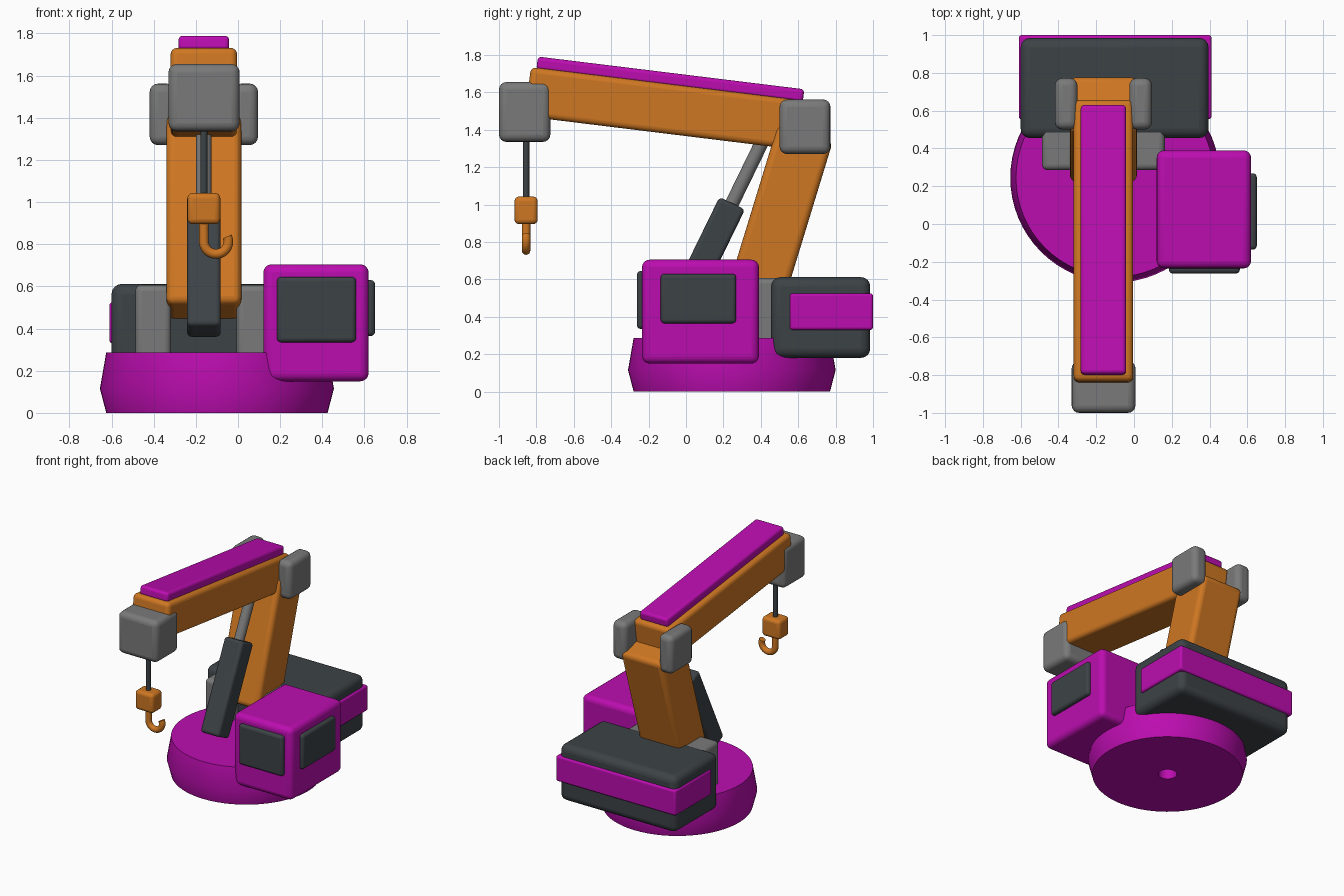
import bpy, bmesh
from math import radians, cos, sin, pi
from mathutils import Vector, Matrix

cube = bpy.data.objects.get("Cube")
if cube:
    bpy.data.objects.remove(cube, do_unlink=True)


def material(name, rgb):
    m = bpy.data.materials.new(name)
    m.use_nodes = True
    m.diffuse_color = (*rgb, 1)
    m.node_tree.nodes["Principled BSDF"].inputs["Base Color"].default_value = (*rgb, 1)
    return m


MAGENTA = material("magenta paint", (0.5, 0.004, 0.43))
ORANGE = material("orange paint", (0.62, 0.185, 0.016))
DARK = material("dark slate", (0.046, 0.055, 0.062))
GREY = material("mid grey", (0.19, 0.195, 0.19))


def finish(name, bm, mat, loc=(0, 0, 0), tilt=0, bevel=0):
    bmesh.ops.recalc_face_normals(bm, faces=bm.faces)
    mesh = bpy.data.meshes.new(name)
    bm.to_mesh(mesh)
    bm.free()
    mesh.materials.append(mat)
    ob = bpy.data.objects.new(name, mesh)
    bpy.context.collection.objects.link(ob)
    ob.location = loc
    ob.rotation_euler.x = radians(tilt)
    if bevel:
        mod = ob.modifiers.new("rounded edges", 'BEVEL')
        mod.width, mod.segments, mod.limit_method = bevel, 4, 'ANGLE'
    bpy.ops.object.select_all(action='DESELECT')
    ob.select_set(True)
    bpy.context.view_layer.objects.active = ob
    bpy.ops.object.shade_smooth_by_angle(angle=radians(35))
    return ob


def block(name, mat, centre, size, bevel, tilt=0):
    bm = bmesh.new()
    bmesh.ops.create_cube(bm, size=1)
    bmesh.ops.scale(bm, vec=size, verts=bm.verts)
    return finish(name, bm, mat, centre, tilt, bevel)


def box(name, mat, x, y, z, bevel):
    """Upright rounded box from its x, y and z ranges."""
    spans = (x, y, z)
    return block(name, mat, [(a + b) / 2 for a, b in spans], [b - a for a, b in spans], bevel)


def rod(name, mat, centre, radius, length, tilt=0):
    bm = bmesh.new()
    bmesh.ops.create_cone(bm, cap_ends=True, segments=24, radius1=radius,
                          radius2=radius, depth=length)
    return finish(name, bm, mat, centre, tilt)


# Round turntable, turned from a profile, with a centre hole underneath
bm = bmesh.new()
profile = [(0, 0.27), (0.065, 0.27), (0.065, 0), (0.525, 0), (0.555, 0.115), (0.525, 0.287), (0, 0.287)]
verts = [bm.verts.new((r, 0, z)) for r, z in profile]
edges = [bm.edges.new(pair) for pair in zip(verts, verts[1:])]
bmesh.ops.spin(bm, geom=verts + edges, axis=(0, 0, 1), cent=(0, 0, 0), angle=2 * pi, steps=64)
bmesh.ops.remove_doubles(bm, verts=bm.verts, dist=0.0005)
finish("turntable", bm, MAGENTA, (-0.1, 0.245, 0))

# Counterweight and its painted band
box("counterweight", DARK, (-0.6, 0.395), (0.455, 0.985), (0.18, 0.612), 0.05)
box("counterweight_band", MAGENTA, (-0.61, 0.41), (0.555, 1.0), (0.33, 0.525), 0.015)

# Cabin and windows
box("cabin", MAGENTA, (0.12, 0.62), (-0.235, 0.39), (0.15, 0.705), 0.04)
box("front_window", DARK, (0.185, 0.56), (-0.262, -0.2), (0.335, 0.645), 0.02)
box("side_window", DARK, (0.58, 0.65), (-0.135, 0.268), (0.365, 0.63), 0.02)

# Mast between two mounting cheeks, with joint covers at its top
CX = -0.162
for side, name in ((-1, "right"), (1, "left")):
    cheek = CX + 0.24 * side
    box(name + "_mount_cheek", GREY, (cheek - 0.085, cheek + 0.085), (0.285, 0.6), (0.2, 0.608), 0.03)
    cover = CX + 0.197 * side
    box(name + "_joint_cover", GREY, (cover - 0.06, cover + 0.06), (0.5, 0.772), (1.27, 1.562), 0.04)
block("mast", ORANGE, (CX, 0.5, 0.93), (0.355, 0.307, 0.947), 0.035, -17)

# Main arm, cover strip and head
block("arm", ORANGE, (CX, -0.101, 1.512), (0.315, 1.5, 0.265), 0.03, -7)
block("arm_cover_strip", MAGENTA, (CX, -0.084, 1.668), (0.24, 1.435, 0.072), 0.02, -7)
box("arm_head", GREY, (-0.33, 0.008), (-1.0, -0.725), (1.335, 1.655), 0.04)

# Lifting ram
block("ram_body", DARK, (CX, 0.096, 0.697), (0.16, 0.152, 0.69), 0.022, -26)
rod("ram_piston", GREY, (CX, 0.335, 1.188), 0.037, 0.5, -26)

# Cable, hook block and hook
HY = -0.855
rod("cable", DARK, (CX, HY, 1.18), 0.017, 0.36)
box("hook_block", ORANGE, (CX - 0.078, CX + 0.078), (HY - 0.062, HY + 0.062), (0.895, 1.043), 0.025)

centre, bend, tube = Vector((CX + 0.058, HY, 0.812)), 0.058, 0.023
path = [(Vector((CX, HY, 0.91)), pi)]
for i in range(21):
    a = pi + radians(205) * i / 20
    path.append((centre + bend * Vector((cos(a), 0, sin(a))), a))
bm = bmesh.new()
rings = []
for point, a in path:
    out = Vector((cos(a), 0, sin(a)))
    ring = []
    for k in range(16):
        t = 2 * pi * k / 16
        ring.append(bm.verts.new(point + tube * (out * cos(t) + Vector((0, sin(t), 0)))))
    rings.append(ring)
for lower, upper in zip(rings, rings[1:]):
    for k in range(16):
        n = (k + 1) % 16
        bm.faces.new((lower[k], lower[n], upper[n], upper[k]))
bm.faces.new(rings[0])
bm.faces.new(rings[-1])
finish("hook", bm, ORANGE)
